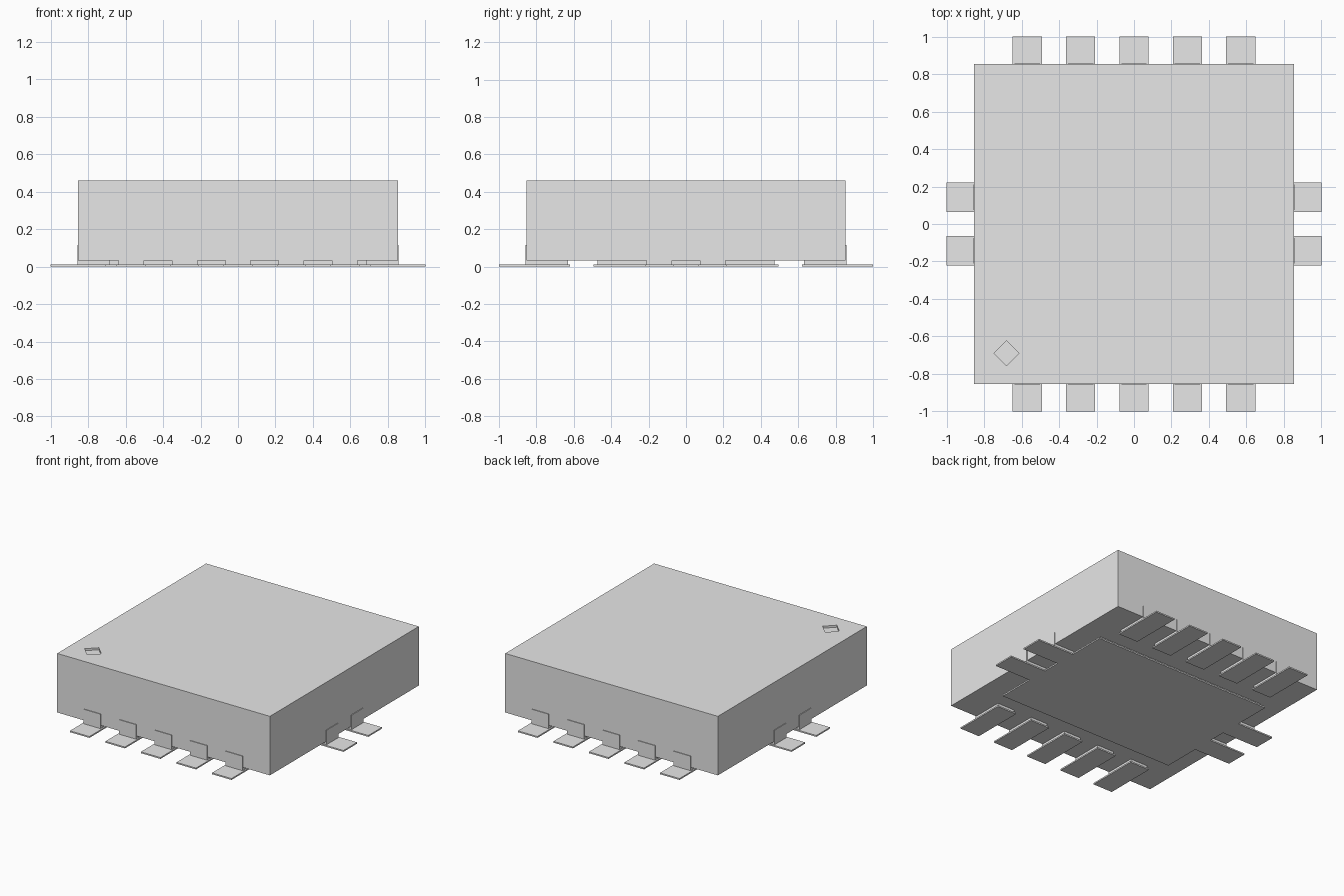
import bpy
import bmesh
from mathutils import Matrix

if "Cube" in bpy.data.objects:
    bpy.data.objects.remove(bpy.data.objects["Cube"], do_unlink=True)

GREY = (0.8, 0.8, 0.8, 1.0)
grey = bpy.data.materials.new("plain_grey")
grey.use_nodes = True
grey.diffuse_color = GREY
grey.node_tree.nodes["Principled BSDF"].inputs["Base Color"].default_value = GREY

HALF = 0.853            # package half width
BASE, TOP = 0.032, 0.46  # package underside and top
PAD = 0.01              # solder pad thickness
FACE = HALF + 0.005     # outer face of the terminals
RISE = 0.115            # terminal height up the wall
PITCH = 0.285           # terminal spacing
PAD_W, PIN_W = 0.156, 0.136
INNER = 0.63            # inner end of the terminals


def prism(name, outline, start, end, matrix=Matrix()):
    """Extrude a flat outline from start to end along its local z."""
    bm = bmesh.new()
    face = bm.faces.new([bm.verts.new((x, y, start)) for x, y in outline])
    new = bmesh.ops.extrude_face_region(bm, geom=[face])["geom"]
    bmesh.ops.translate(bm, vec=(0, 0, end - start),
                        verts=[v for v in new if isinstance(v, bmesh.types.BMVert)])
    bmesh.ops.transform(bm, matrix=matrix, verts=bm.verts)
    bmesh.ops.recalc_face_normals(bm, faces=bm.faces)
    mesh = bpy.data.meshes.new(name)
    bm.to_mesh(mesh)
    bm.free()
    mesh.materials.append(grey)
    obj = bpy.data.objects.new(name, mesh)
    bpy.context.collection.objects.link(obj)
    return obj


def rect(x0, x1, y0, y1):
    return [(x0, y0), (x1, y0), (x1, y1), (x0, y1)]


def tabbed(hx, hy, reach, width):
    """Rectangle with two tabs on each of its left and right edges."""
    side = [(hx, -hy)]
    for c in (-PITCH / 2, PITCH / 2):
        a, b = c - width / 2, c + width / 2
        side += [(hx, a), (reach, a), (reach, b), (hx, b)]
    side.append((hx, hy))
    return side + [(-x, -y) for x, y in side]


# Package body with a shallow diamond orientation mark in the top
body = prism("package_body", rect(-HALF, HALF, -HALF, HALF), BASE, TOP)
r, cx, cy = 0.067, -0.68, -0.69
cutter = prism("mark_cutter",
               [(cx + r, cy), (cx, cy + r), (cx - r, cy), (cx, cy - r)],
               TOP - 0.015, TOP + 0.05)
cutter.hide_render = True
cut = body.modifiers.new("orientation_mark", "BOOLEAN")
cut.operation = "DIFFERENCE"
cut.solver = "EXACT"
cut.object = cutter
bpy.context.view_layer.objects.active = body
bpy.ops.object.modifier_apply(modifier=cut.name)
bpy.data.objects.remove(cutter, do_unlink=True)

# Central ground slug and the solder pad under it
prism("ground_slug", tabbed(0.685, 0.472, FACE, PIN_W), PAD, BASE)
prism("ground_pad", tabbed(0.71, 0.495, 1.0, PAD_W), 0, PAD)

# Strips of the ground terminals climbing the side walls
for side, x in (("left", 1), ("right", -1)):
    for n, y in enumerate((-PITCH / 2, PITCH / 2)):
        prism(f"{side}_terminal_{n + 1}",
              rect(x * HALF, x * FACE, y - PIN_W / 2, y + PIN_W / 2), BASE, RISE)

# Front and back terminals: L-shaped leads standing on flat pads
lead = [(INNER, PAD), (FACE, PAD), (FACE, RISE), (HALF, RISE), (HALF, BASE), (INNER, BASE)]
ACROSS = Matrix(((0, 0, 1, 0), (1, 0, 0, 0), (0, 1, 0, 0), (0, 0, 0, 1)))
for side, y in (("back", 1), ("front", -1)):
    for n in range(5):
        x = (n - 2) * PITCH
        prism(f"{side}_terminal_{n + 1}", [(y * a, z) for a, z in lead],
              x - PIN_W / 2, x + PIN_W / 2, ACROSS)
        prism(f"{side}_pad_{n + 1}",
              rect(x - PAD_W / 2, x + PAD_W / 2, y * (INNER - 0.01), y), 0, PAD)
